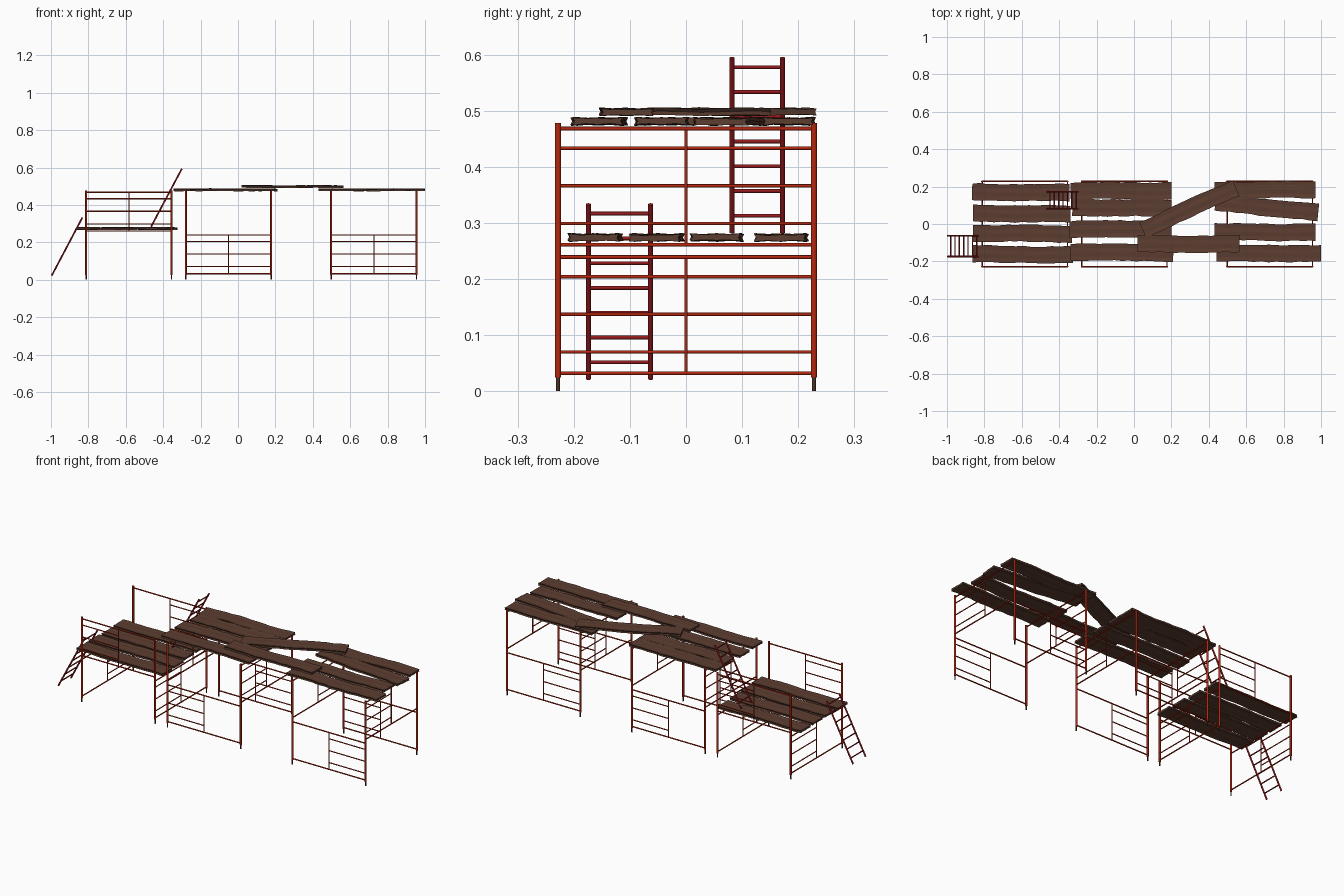
import bpy, bmesh, math, random
from mathutils import Vector

random.seed(4)
default_cube = bpy.data.objects.get("Cube")
if default_cube:
    bpy.data.objects.remove(default_cube)


def material(name, rgb):
    m = bpy.data.materials.new(name)
    m.use_nodes = True
    m.diffuse_color = (*rgb, 1)
    m.node_tree.nodes["Principled BSDF"].inputs["Base Color"].default_value = (*rgb, 1)
    return m


FRAME_RED = material("frame red", (0.46, 0.020, 0.005))
LADDER_RED = material("ladder red", (0.30, 0.010, 0.011))
WOOD = material("weathered wood", (0.108, 0.047, 0.030))
FOOT = material("dark foot", (0.075, 0.032, 0.018))


def finish(name, bm, mat, smooth=False):
    bmesh.ops.recalc_face_normals(bm, faces=bm.faces)
    me = bpy.data.meshes.new(name)
    bm.to_mesh(me)
    bm.free()
    me.materials.append(mat)
    ob = bpy.data.objects.new(name, me)
    bpy.context.collection.objects.link(ob)
    if smooth:
        bpy.ops.object.select_all(action='DESELECT')
        ob.select_set(True)
        bpy.context.view_layer.objects.active = ob
        bpy.ops.object.shade_smooth_by_angle(angle=math.radians(50))
    return ob


def tube(bm, a, b, radius):
    a, b = Vector(a), Vector(b)
    turn = (b - a).to_track_quat('Z', 'Y').to_matrix().to_4x4()
    turn.translation = (a + b) / 2
    bmesh.ops.create_cone(bm, cap_ends=True, segments=12, radius1=radius,
                          radius2=radius, depth=(b - a).length, matrix=turn)


DEPTH = 0.228       # half depth of every bay
POST, BAR = 0.0055, 0.0034
LOW, HIGH = 0.032, 0.261
RUNGS = (0.038, 0.105, 0.172)
FRAME_H = 0.207


def panel(bm, a, b, base):
    """Rail frame between two posts; the half next to post a holds the rungs."""
    a, b = Vector((*a, base)), Vector((*b, base))
    mid, up = (a + b) / 2, Vector((0, 0, FRAME_H))
    tube(bm, a, b, BAR)
    tube(bm, a + up, b + up, BAR)
    tube(bm, mid, mid + up, BAR * 0.8)
    for h in RUNGS:
        lift = Vector((0, 0, h))
        tube(bm, a + lift, mid + lift, BAR * 0.85)


def bay(name, x0, x1, front_base, side_base, rungs_left):
    posts, feet, rails = bmesh.new(), bmesh.new(), bmesh.new()
    for x in (x0, x1):
        for y in (-DEPTH, DEPTH):
            tube(posts, (x, y, 0.024), (x, y, 0.478), POST)
            tube(feet, (x, y, 0), (x, y, 0.026), 0.0035)
    # front and back panels
    fa, fb = (x1, x0) if rungs_left else (x0, x1)
    panel(rails, (fa, -DEPTH), (fb, -DEPTH), front_base)
    panel(rails, (fb, DEPTH), (fa, DEPTH), front_base)
    # end panels
    panel(rails, (x1, -DEPTH), (x1, DEPTH), side_base)
    panel(rails, (x0, DEPTH), (x0, -DEPTH), side_base)
    finish(name + "_posts", posts, FRAME_RED, True)
    finish(name + "_feet", feet, FOOT, True)
    finish(name + "_rails", rails, FRAME_RED, True)


bay("low_bay", -0.812, -0.356, HIGH, LOW, False)
bay("middle_bay", -0.279, 0.177, LOW, HIGH, False)
bay("end_bay", 0.498, 0.954, LOW, HIGH, True)


def plank(name, start, end, z, width=0.09, thick=0.013):
    """Worn board: wavy long edges, slightly dished faces."""
    bm = bmesh.new()
    a, b = Vector((*start, z)), Vector((*end, z))
    along = (b - a).normalized()
    side = Vector((-along.y, along.x, 0))
    phase = random.uniform(0, math.tau)
    count, rings = 14, []
    for i in range(count + 1):
        t = i / count
        drift = 0.002 * math.sin(phase + t * 7)
        rise = 0.0012 * math.sin(phase * 2 + t * 9)
        left = width / 2 + random.uniform(-0.003, 0.003)
        right = width / 2 + random.uniform(-0.003, 0.003)
        ring = []
        for s, h in ((-1, 0.5), (-0.5, 0.36), (0, 0.46), (0.5, 0.36), (1, 0.5), (0.93, 0),
                     (1, -0.5), (0.5, -0.36), (0, -0.46), (-0.5, -0.36), (-1, -0.5), (-0.93, 0)):
            off = s * (left if s > 0 else right) + drift
            p = a.lerp(b, t) + side * off
            p.z += h * thick + rise + random.uniform(-0.0007, 0.0007)
            ring.append(bm.verts.new(p))
        rings.append(ring)
    n = len(rings[0])
    for r, q in zip(rings, rings[1:]):
        for k in range(n):
            bm.faces.new((r[k], r[(k + 1) % n], q[(k + 1) % n], q[k]))
    bm.faces.new(rings[0])
    bm.faces.new(rings[-1])
    finish(name, bm, WOOD)


# decks: start and end of each board
DECKS = {
    "low_deck": (0.274, [((-0.865, 0.17), (-0.345, 0.167)), ((-0.86, 0.058), (-0.34, 0.053)),
                         ((-0.862, -0.048), (-0.33, -0.053)), ((-0.862, -0.16), (-0.325, -0.166))]),
    "middle_deck": (0.481, [((-0.34, 0.178), (0.2, 0.178)), ((-0.33, 0.088), (0.2, 0.085)),
                            ((-0.345, -0.028), (0.2, -0.028)), ((-0.34, -0.15), (0.21, -0.156))]),
    "end_deck": (0.481, [((0.43, 0.182), (0.97, 0.183)), ((0.435, 0.115), (0.985, 0.06)),
                         ((0.43, -0.043), (0.97, -0.044)), ((0.44, -0.155), (1.0, -0.158))]),
    "bridge": (0.498, [((0.045, -0.03), (0.545, 0.193)), ((0.02, -0.107), (0.565, -0.107))]),
}
for deck, (z, boards) in DECKS.items():
    for i, (start, end) in enumerate(boards):
        plank(f"{deck}_plank_{i + 1}", start, end, z)


def ladder(name, bottom, top, y0, y1):
    bm = bmesh.new()
    (xa, za), (xb, zb) = bottom, top
    for y in (y0, y1):
        tube(bm, (xa, y, za), (xb, y, zb), 0.0045)
    for i in range(7):
        t = 0.095 + i * 0.142
        x, z = xa + (xb - xa) * t, za + (zb - za) * t
        tube(bm, (x, y0, z), (x, y1, z), 0.0034)
    finish(name, bm, LADDER_RED, True)


ladder("lower_ladder", (-0.996, 0.022), (-0.832, 0.333), -0.174, -0.063)
ladder("upper_ladder", (-0.465, 0.283), (-0.3, 0.594), 0.082, 0.172)
